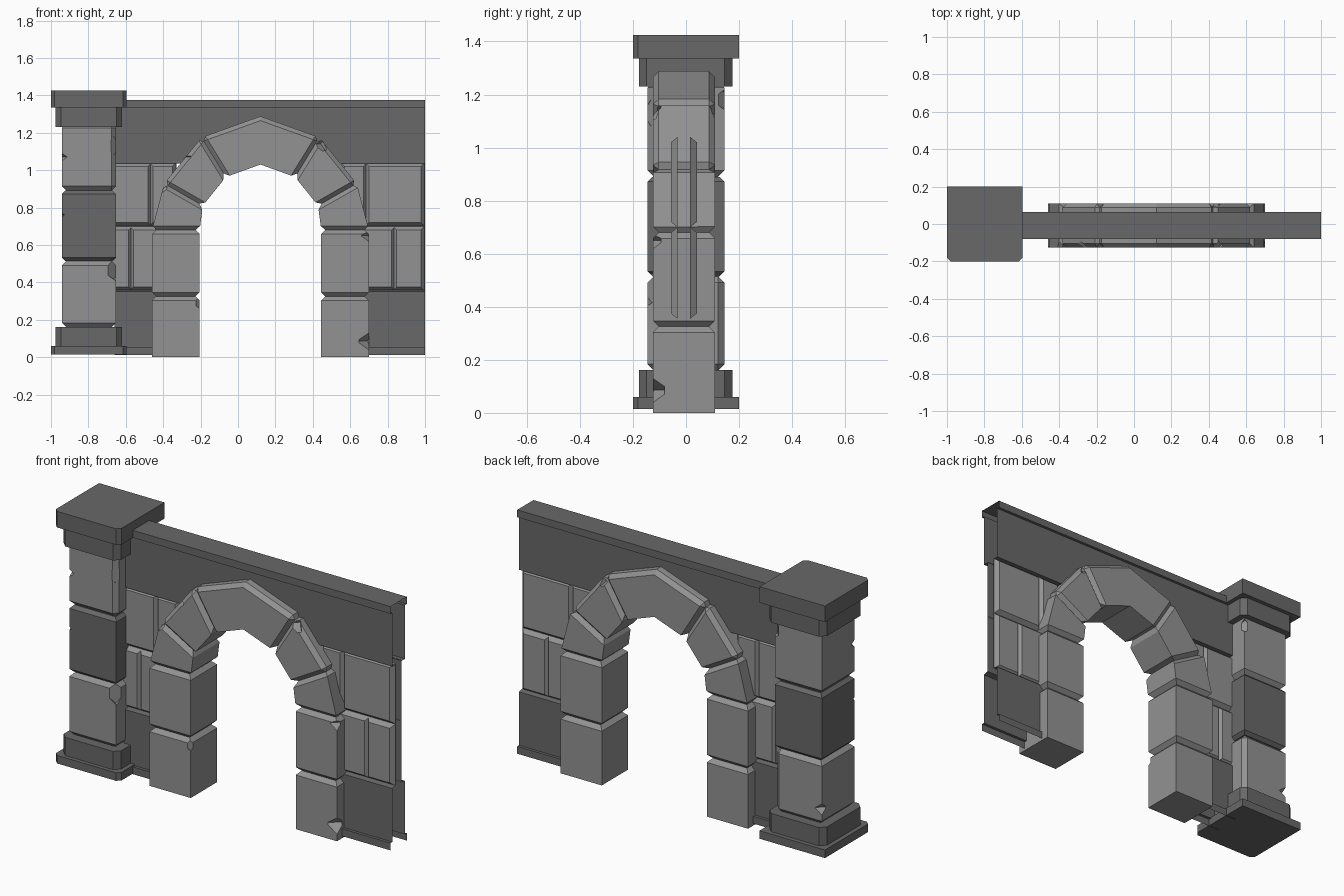
import bpy, bmesh
from mathutils import Vector, Matrix

if "Cube" in bpy.data.objects:
    bpy.data.objects.remove(bpy.data.objects["Cube"])

CX, CY = 0.12, -0.008       # arch axis, wall mid-plane


def grey(name, v):
    m = bpy.data.materials.new(name)
    m.diffuse_color = (v, v, v, 1)
    m.use_nodes = True
    m.node_tree.nodes["Principled BSDF"].inputs["Base Color"].default_value = m.diffuse_color
    return m


LIGHT, DARK = grey("light_stone", 0.29), grey("dark_stone", 0.14)


def finish(name, bm, mat=None, notched=False):
    bmesh.ops.recalc_face_normals(bm, faces=bm.faces)
    me = bpy.data.meshes.new(name)
    bm.to_mesh(me)
    bm.free()
    ob = bpy.data.objects.new(name, me)
    bpy.context.collection.objects.link(ob)
    if mat:
        me.materials.append(mat)
    if notched:
        mod = ob.modifiers.new("chips", 'BOOLEAN')
        mod.operation, mod.solver, mod.object = 'DIFFERENCE', 'EXACT', cutter
    return ob


def box(name, x, y, z, bevel, pick, mat=DARK, notched=False):
    """Box from ranges; pick(direction, midpoint) chooses chamfered edges."""
    bm = bmesh.new()
    bmesh.ops.create_cube(bm, size=1)
    for v in bm.verts:
        v.co = Vector([(r[0] + r[1]) / 2 + c * (r[1] - r[0]) for r, c in zip((x, y, z), v.co)])
    edges = [e for e in bm.edges
             if pick((e.verts[0].co - e.verts[1].co).normalized(), (e.verts[0].co + e.verts[1].co) / 2)]
    bmesh.ops.bevel(bm, geom=edges, offset=bevel, segments=1, affect='EDGES')
    return finish(name, bm, mat, notched)


def arch_stone(name, pts, sides, bevel=0.022):
    """Prism from an x-z outline; edges of the listed side faces are chamfered."""
    bm = bmesh.new()
    front = [bm.verts.new((x, CY - 0.117, z)) for x, z in pts]
    back = [bm.verts.new((x, CY + 0.117, z)) for x, z in pts]
    n = len(pts)
    bm.faces.new(front)
    bm.faces.new(back[::-1])
    side = [bm.faces.new((front[i], front[(i + 1) % n], back[(i + 1) % n], back[i])) for i in range(n)]
    bmesh.ops.recalc_face_normals(bm, faces=bm.faces)
    edges = {e for i in sides for e in side[i].edges}
    edges = [e for e in edges if not all(abs(v.co.x - CX) < 0.001 for v in e.verts)]
    bmesh.ops.bevel(bm, geom=edges, offset=bevel, segments=1, affect='EDGES')
    return finish(name, bm, LIGHT, True)


def sheet(name, prof, x0, x1, closed_top=False):
    """Open-ended wall skin: (depth, z) profile run along x on both sides."""
    path = [(CY - d, z) for d, z in prof]
    other = [(CY + d, z) for d, z in prof]
    bm = bmesh.new()
    runs = [path + other[::-1]] if closed_top else [path, other]
    for run in runs:
        a = [bm.verts.new((x0, y, z)) for y, z in run]
        b = [bm.verts.new((x1, y, z)) for y, z in run]
        for i in range(len(run) - 1):
            bm.faces.new((a[i], b[i], b[i + 1], a[i + 1]))
    return finish(name, bm, DARK)


def wall_block(name, x0, x1, z0, z1, c=0.02):
    """Raised wall block with sloping margins, on both wall faces."""
    bm = bmesh.new()
    for s in (-1, 1):
        rings = []
        for d, k in ((0.024, 0), (0.049, c)):
            rings.append([bm.verts.new((x, CY + s * d, z)) for x, z in
                          ((x0 + k, z0 + k), (x1 - k, z0 + k), (x1 - k, z1 - k), (x0 + k, z1 - k))])
        for i in range(4):
            j = (i + 1) % 4
            bm.faces.new((rings[0][i], rings[0][j], rings[1][j], rings[1][i]))
        bm.faces.new(rings[1])
    return finish(name, bm, LIGHT)


# Hidden cutter: small tilted cubes that chip the stone edges
bm = bmesh.new()
chips = [(-0.95, -0.15, 1.07, .03), (-0.95, -0.15, 0.76, .02), (-0.64, -0.155, 1.13, .05),
         (-0.64, -0.155, 0.47, .065), (-0.945, 0.155, 0.25, .04), (-0.645, 0.155, 1.18, .04),
         (0.70, -0.13, 0.085, .05), (0.70, -0.13, 0.65, .035), (-0.20, -0.13, 0.29, .03),
         (-0.40, -0.13, 0.91, .03), (-0.295, -0.13, 1.07, .04),
         (0.45, -0.13, 1.14, .04), (0.44, 0.115, 1.14, .03)]
for x, y, z, r in chips:
    tilt = Matrix.Rotation(0.78 if x * y < 0 else -0.78, 4, 'Z') @ Matrix.Rotation(0.8, 4, 'X')
    bmesh.ops.create_cube(bm, size=1.4 * r, matrix=Matrix.Translation((x, y, z)) @ tilt)
cutter = finish("chip_cutter", bm, LIGHT)
cutter.hide_render = True
cutter.hide_set(True)

# Pillar: plinth, base, three stones, cap
front_corner = lambda d, m: abs(d.z) > .9 and m.y < 0
corner = lambda d, m: abs(d.z) > .9
level = lambda d, m: abs(d.z) < .1
level_front = lambda d, m: level(d, m) or (m.x > -.7 and m.y < 0)
level_back = lambda d, m: level(d, m) or (m.x > -.7 and m.y > 0)
box("pillar_plinth", (-1, -.595), (-.2, .2), (.015, .06), .02, front_corner)
box("pillar_base", (-.975, -.62), (-.178, .176), (.06, .162), .03, corner)
box("pillar_stone_lower", (-.942, -.652), (-.145, .145), (.16, .515), .024, level_back, LIGHT, True)
box("pillar_stone_middle", (-.942, -.652), (-.145, .145), (.515, .89), .018, level, DARK, True)
box("pillar_stone_upper", (-.942, -.652), (-.145, .145), (.89, 1.25), .024, level_front, LIGHT, True)
box("pillar_cap_lower", (-.975, -.62), (-.178, .176), (1.23, 1.335), .03, corner)
box("pillar_cap_slab", (-1, -.595), (-.2, .2), (1.335, 1.425), .02, front_corner)

# Arch: mirrored legs and wedge stones, plus the pointed keystone
stones = [
    ("leg_lower", [(-.46, 0), (-.205, 0), (-.205, .325), (-.46, .325)], [2]),
    ("leg_upper", [(-.46, .325), (-.205, .325), (-.205, .68), (-.46, .68)], [0, 2]),
    ("springer", [(-.46, .68), (-.205, .68), (-.188, .81), (-.395, .928)], [0, 2]),
    ("wedge", [(-.395, .928), (-.188, .81), (-.065, .963), (-.195, 1.175)], [0, 2, 3]),
]
for name, pts, sides in stones:
    arch_stone("arch_" + name + "_left", pts, sides)
    arch_stone("arch_" + name + "_right", [(2 * CX - x, z) for x, z in pts], sides)
half = [(-.065, .963), (-.195, 1.175)]
arch_stone("arch_keystone", [half[0], half[1], (CX, 1.288), (2 * CX + .195, 1.175),
                             (2 * CX + .065, .963), (CX, 1.03)], [0, 1, 2, 3])

# Wall: top panel with rail, then side skins with skirting and recess
sheet("wall_top_panel", [(.025, 1.035), (.056, 1.035), (.056, 1.335), (.072, 1.335), (.072, 1.376)],
      -.66, 1, True)
skin = [(.072, .012), (.072, .053), (.056, .053), (.056, .352), (.025, .36), (.025, 1.036)]
sheet("wall_skin_left", skin, -.66, -.33)
sheet("wall_skin_right", skin, .57, 1)

# Raised blocks in two staggered courses
for i, (x0, x1, z0, z1) in enumerate([
        (-.70, -.565, .355, .7), (-.58, -.33, .355, .7),
        (-.70, -.462, .7, 1.04), (-.475, -.33, .7, 1.04),
        (.57, .842, .355, .7), (.828, .998, .355, .7),
        (.55, .69, .7, 1.04), (.68, .998, .7, 1.04)]):
    wall_block("wall_block_%d" % (i + 1), x0, x1, z0, z1)
